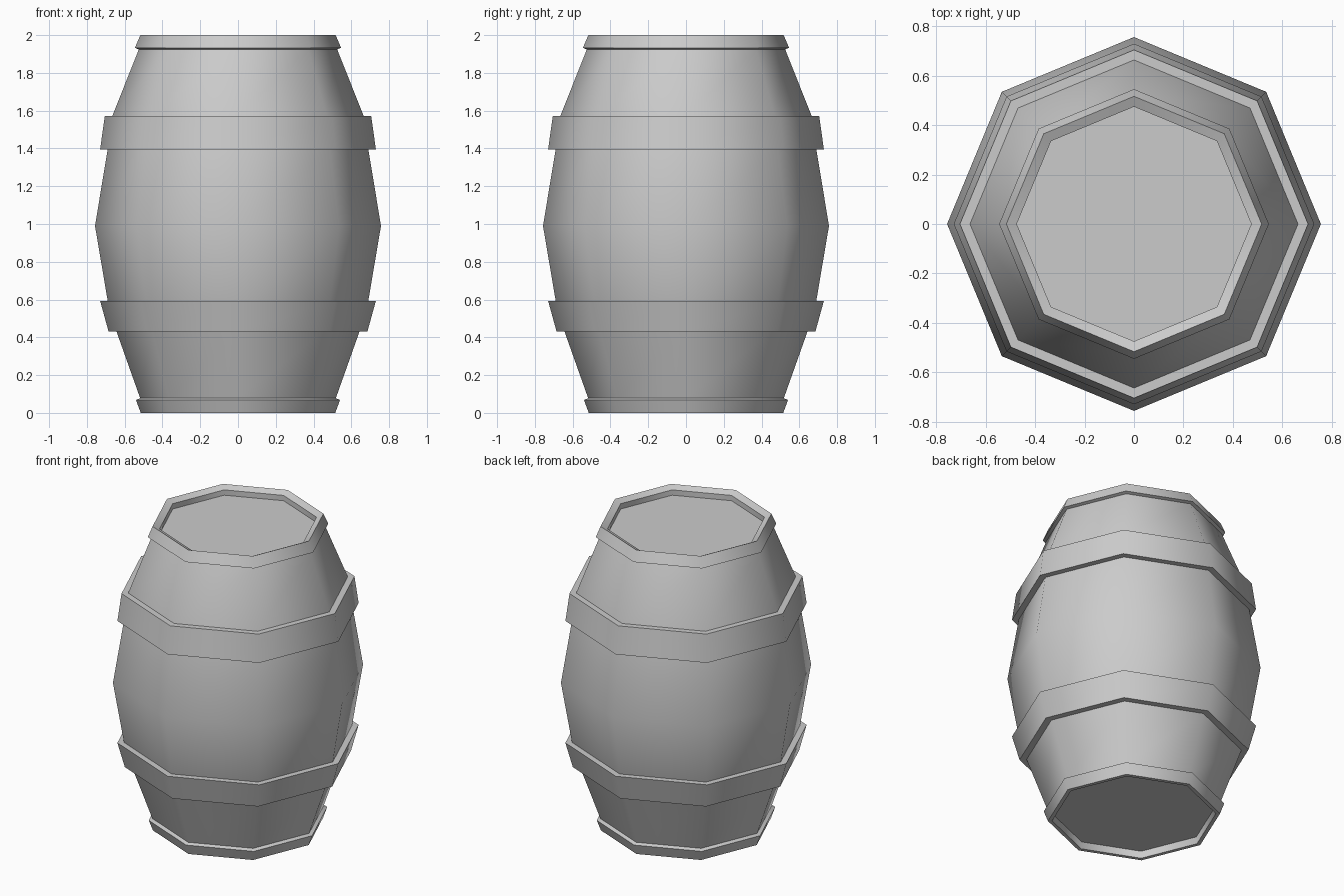
import bpy, bmesh
from math import cos, sin, pi, radians

if "Cube" in bpy.data.objects:
    bpy.data.objects.remove(bpy.data.objects["Cube"])

SIDES = 8


def revolve(name, profile, closed):
    """Spin an (r, z) profile into an eight-sided part."""
    bm = bmesh.new()
    rings = [[bm.verts.new((r * cos(2 * pi * i / SIDES), r * sin(2 * pi * i / SIDES), z))
              for i in range(SIDES)] for r, z in profile]
    pairs = list(zip(rings, rings[1:]))
    if closed:
        pairs.append((rings[-1], rings[0]))
    else:
        bm.faces.new(rings[0][::-1])
        bm.faces.new(rings[-1])
    for a, b in pairs:
        for i in range(SIDES):
            j = (i + 1) % SIDES
            bm.faces.new((a[i], a[j], b[j], b[i]))
    bmesh.ops.recalc_face_normals(bm, faces=bm.faces)
    mesh = bpy.data.meshes.new(name)
    bm.to_mesh(mesh)
    bm.free()
    obj = bpy.data.objects.new(name, mesh)
    bpy.context.collection.objects.link(obj)
    # smooth around the barrel, sharp at hoop and rim corners
    bpy.ops.object.select_all(action='DESELECT')
    obj.select_set(True)
    bpy.context.view_layer.objects.active = obj
    bpy.ops.object.shade_smooth_by_angle(angle=radians(50))
    return obj


# Barrel: recessed bottom, end hoops, bulging staves, recessed lid
revolve("barrel_body", [
    (0.485, 0.045), (0.49, 0.0), (0.515, 0.0), (0.54, 0.068), (0.518, 0.078),
    (0.643, 0.43), (0.68, 0.535), (0.757, 0.99), (0.69, 1.395), (0.664, 1.575),
    (0.525, 1.925), (0.546, 1.932), (0.517, 2.0), (0.475, 1.98), (0.475, 1.945),
], closed=False)

# Tapered hoops: (bottom z, bottom radius, top z, top radius)
for name, z0, r0, z1, r1 in (("lower_hoop", 0.43, 0.685, 0.593, 0.73),
                             ("upper_hoop", 1.395, 0.73, 1.573, 0.705)):
    revolve(name, [(r0, z0), (r1, z1), (r1 - 0.06, z1), (r0 - 0.06, z0)], closed=True)
